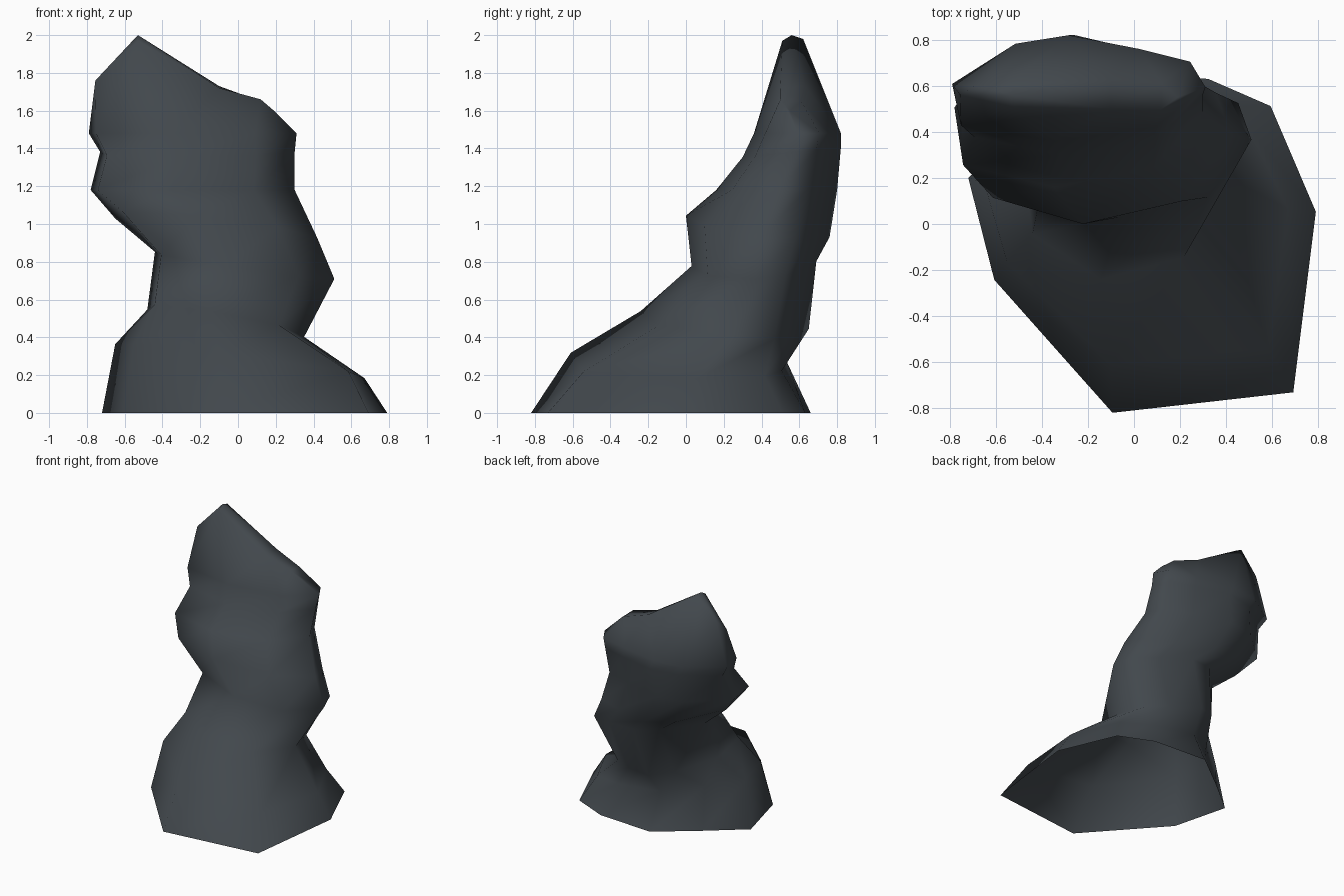
import bpy, bmesh
from mathutils import Vector

if "Cube" in bpy.data.objects:
    bpy.data.objects.remove(bpy.data.objects["Cube"])

# Outlines in a -1..1 box, counter-clockwise from the front point
FOOT = [(-.17, -1), (.87, -.88), (1, .18), (.74, .8), (.38, .96), (-.23, 1), (-.64, .68), (-1, .38), (-.85, -.22)]
BODY = [(-.2, -1), (.6, -.74), (1, .02), (.88, .5), (.48, .74), (-.08, 1), (-.5, .84), (-1, .08), (-.93, -.7)]
N = len(BODY)

# Ring: z, x min, x max, y min, y max, tilt along x, tilt along y, blend from foot to body
RINGS = [
    (0.00, -.72, .79, -.82, .66, 0, 0, 0),
    (0.28, -.65, .67, -.61, .53, -.14, -.04, 0),
    (0.48, -.48, .35, -.24, .65, -.18, -.1, .7),
    (0.78, -.44, .51, .03, .69, -.15, .05, 1),
    (0.98, -.65, .42, .00, .76, -.10, -.14, 1),
    (1.18, -.78, .30, .16, .80, 0, 0, 1),
    (1.38, -.73, .30, .30, .82, 0, .1, 1),
    (1.48, -.79, .31, .36, .82, 0, 0, 1),
]

# Uneven crest line at the top
CREST = [(-.53, .51, 1.97), (-.10, .50, 1.72), (.12, .50, 1.66), (.19, .55, 1.60), (.12, .61, 1.65),
         (-.10, .63, 1.73), (-.53, .62, 1.98), (-.69, .60, 1.82), (-.755, .56, 1.76)]


def ring_points(z, x0, x1, y0, y1, tx, ty, mix):
    cx, cy, hx, hy = (x0 + x1) / 2, (y0 + y1) / 2, (x1 - x0) / 2, (y1 - y0) / 2
    pts = []
    for f, b in zip(FOOT, BODY):
        p = Vector(f).lerp(Vector(b), mix)
        dx, dy = p.x * hx, p.y * hy
        pts.append((cx + dx, cy + dy, z + tx * dx + ty * dy))
    return pts


# Rock shell, open underneath
bm = bmesh.new()
loops = [[bm.verts.new(p) for p in ring_points(*r)] for r in RINGS]
loops.append([bm.verts.new(p) for p in CREST])
for low, high in zip(loops, loops[1:]):
    for i in range(N):
        j = (i + 1) % N
        bm.faces.new((low[i], low[j], high[j], high[i]))

# Peak fan and ridge strip closing the crest
peak = bm.verts.new((-.53, .56, 2.0))
top = loops[-1]
for a, b in ((6, 7), (7, 8), (8, 0), (0, 1), (1, 5), (5, 6)):
    bm.faces.new((top[a], top[b], peak))
bm.faces.new((top[1], top[2], top[4], top[5]))
bm.faces.new((top[2], top[3], top[4]))
bmesh.ops.recalc_face_normals(bm, faces=bm.faces)

mesh = bpy.data.meshes.new("rock_pillar")
bm.to_mesh(mesh)
bm.free()
rock = bpy.data.objects.new("rock_pillar", mesh)
bpy.context.collection.objects.link(rock)

# Slate colour
slate = bpy.data.materials.new("dark slate")
slate.diffuse_color = (0.054, 0.064, 0.073, 1)
slate.use_nodes = True
slate.node_tree.nodes["Principled BSDF"].inputs["Base Color"].default_value = slate.diffuse_color
mesh.materials.append(slate)

# Smooth shading with sharp creases kept
bpy.context.view_layer.objects.active = rock
rock.select_set(True)
bpy.ops.object.shade_smooth_by_angle(angle=1.5)
